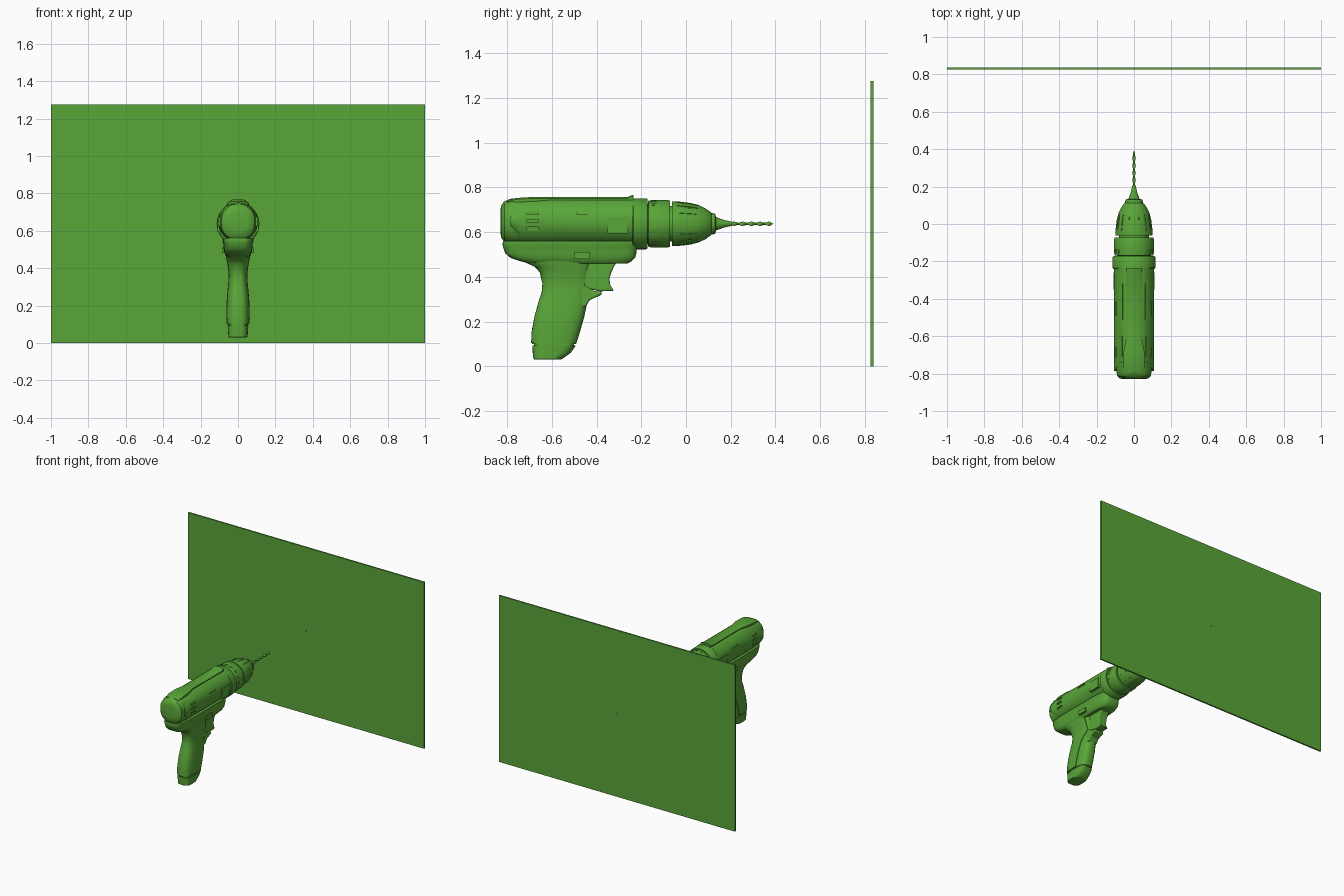
import bpy, bmesh
from math import sin, cos, pi, copysign
from mathutils import Matrix, Vector

if "Cube" in bpy.data.objects:
    bpy.data.objects.remove(bpy.data.objects["Cube"])

AXIS = 0.637
mat = bpy.data.materials.new("green")
mat.diffuse_color = (0.1, 0.38, 0.04, 1)
mat.use_nodes = True
mat.node_tree.nodes["Principled BSDF"].inputs["Base Color"].default_value = mat.diffuse_color


def finish(name, bm, smooth=35):
    bmesh.ops.recalc_face_normals(bm, faces=bm.faces)
    me = bpy.data.meshes.new(name)
    bm.to_mesh(me)
    bm.free()
    ob = bpy.data.objects.new(name, me)
    bpy.context.collection.objects.link(ob)
    me.materials.append(mat)
    shade(ob, smooth)
    return ob


def shade(ob, angle=35):
    bpy.ops.object.select_all(action='DESELECT')
    ob.select_set(True)
    bpy.context.view_layer.objects.active = ob
    bpy.ops.object.shade_smooth_by_angle(angle=angle * pi / 180)


def loft(name, rings):
    bm = bmesh.new()
    rows = [[bm.verts.new(p) for p in r] for r in rings]
    n = len(rows[0])
    for a, b in zip(rows, rows[1:]):
        for i in range(n):
            bm.faces.new((a[i], a[(i + 1) % n], b[(i + 1) % n], b[i]))
    bm.faces.new(rows[0])
    bm.faces.new(rows[-1])
    return finish(name, bm)


def super_pts(a, b, e, n=48):
    f = lambda v: copysign(abs(v) ** (2 / e), v)
    return [(a * f(cos(2 * pi * i / n)), b * f(sin(2 * pi * i / n))) for i in range(n)]


def flat_slices(name, slices, e, grow=0):
    # horizontal slices: z, back y, front y, half width
    return loft(name, [[(x, (y0 + y1) / 2 + y, z) for x, y in
                super_pts(w + grow, (y1 - y0) / 2 + grow, e)] for z, y0, y1, w in slices])


def lathe(name, prof, n=48):
    return loft(name, [[(r * cos(2 * pi * i / n), y, AXIS + r * sin(2 * pi * i / n))
                for i in range(n)] for y, r in prof])


def prism(name, pts, w, bevel=0):
    ob = loft(name, [[(x, y, z) for y, z in pts] for x in (-w, w)])
    if bevel:
        m = ob.modifiers.new("bevel", 'BEVEL')
        m.width, m.segments, m.limit_method = bevel, 3, 'ANGLE'
        apply(ob)
    return ob


def boxes(name, mats):
    bm = bmesh.new()
    for m in mats:
        bmesh.ops.create_cube(bm, size=1, matrix=m)
    return finish(name, bm)


def box_at(c, s):
    return Matrix.Translation(c) @ Matrix.Diagonal((*s, 1))


def apply(ob):
    dg = bpy.context.evaluated_depsgraph_get()
    me = bpy.data.meshes.new_from_object(ob.evaluated_get(dg))
    ob.modifiers.clear()
    ob.data = me
    shade(ob)


def boolean(ob, cutter, op='DIFFERENCE'):
    m = ob.modifiers.new("cut", 'BOOLEAN')
    m.operation, m.object, m.solver = op, cutter, 'EXACT'
    apply(ob)
    bpy.data.objects.remove(cutter)


# wall panel with a pilot hole
panel = boxes("wall_panel", [box_at((0, 0.831, 0.6375), (2, 0.012, 1.275))])
boolean(panel, lathe("hole_cutter", [(0.8, 0.004), (0.86, 0.004)], 12))

# motor housing
body = [(-.83, .05, .695, .60), (-.826, .075, .718, .575), (-.812, .09, .738, .555),
        (-.78, .096, .75, .546), (-.6, .097, .75, .545), (-.235, .1, .75, .545)]
loft("motor_housing", [[(x, y, (t + b) / 2 + z) for x, z in super_pts(w, (t - b) / 2, 2.3)]
                       for y, w, t, b in body])

# pointed side covers with vent slots
for side, label in ((1, "right"), (-1, "left")):
    bm = bmesh.new()
    shell = []
    for r in (.107, .09):
        shell.append([[bm.verts.new((side * r * cos(a * k / 8), y, .648 + r * sin(a * k / 8)))
                       for k in range(-8, 9)]
                      for y, a in ((-.785, .15), (-.735, .92), (-.5, .96), (-.238, .98))])
    for g in shell:
        for a, b in zip(g, g[1:]):
            for i in range(16):
                bm.faces.new((a[i], a[i + 1], b[i + 1], b[i]))
    o, n = shell
    edge = lambda g: g[0] + [r[-1] for r in g[1:]] + g[-1][-2::-1] + [r[0] for r in g[-2:0:-1]]
    eo, en = edge(o), edge(n)
    for i in range(len(eo)):
        j = (i + 1) % len(eo)
        bm.faces.new((eo[i], eo[j], en[j], en[i]))
    cover = finish("side_cover_" + label, bm)
    slots = [box_at((side * .108, -.685, z), (.03, .05, .014)) for z in (.685, .65, .615, .58)]
    slots.append(box_at((side * .1, -.452, .687), (.03, .075, .013)))
    boolean(cover, boxes("slot_cutter", slots))
    # selector plate and direction button
    boxes("selector_plate_" + label, [box_at((side * .1, -.305, .63), (.02, .09, .075))])
    boxes("direction_button_" + label, [box_at((side * .075, -.465, .495), (.022, .07, .03))])

# top spine, flaring towards the rear, with a front lip
spine = [(-.80, .05, .742), (-.76, .058, .752), (-.68, .055, .757), (-.6, .04, .757),
         (-.55, .04, .757), (-.26, .042, .757), (-.24, .042, .766), (-.235, .042, .766)]
loft("top_spine", [[(-w, y, .72), (-w, y, z - .006), (-w + .01, y, z), (w - .01, y, z),
                    (w, y, z - .006), (w, y, .72)] for y, w, z in spine])

# gear ring and torque ring
lathe("gear_ring", [(-.24, .108), (-.235, .114), (-.178, .114), (-.172, .11), (-.172, .08)])
torque = lathe("torque_ring", [(-.18, .09), (-.17, .09), (-.168, .104), (-.15, .107),
                               (-.08, .106), (-.072, .103), (-.072, .07)])
boolean(torque, boxes("notch_cutter", [
    Matrix.Translation((0, 0, AXIS)) @ Matrix.Rotation(2 * pi * i / 16, 4, 'Y')
    @ box_at((0, -.15, .108), (.022, .03, .01)) for i in range(16)]))

# chuck with tapered grooves
lathe("chuck_neck", [(-.1, .08), (-.03, .08)])
chuck = lathe("chuck", [(-.062, .07), (-.062, .1), (-.03, .099), (.02, .093), (.055, .084),
                        (.085, .07), (.11, .053), (.113, .048), (.13, .046), (.134, .03)])
boolean(chuck, boxes("groove_cutter", [
    Matrix.Translation((0, 0, AXIS)) @ Matrix.Rotation(2 * pi * (i + .5) / 14, 4, 'Y')
    @ Matrix.Translation((0, .015, .096)) @ Matrix.Rotation(-.16, 4, 'X')
    @ Matrix.Diagonal((.012, .11, .014, 1)) for i in range(14)]))
lathe("chuck_jaws", [(.12, .034), (.14, .028), (.17, .017), (.205, .009), (.21, .006)], 24)

# twisted drill bit
bit = []
for k in range(61):
    t = k / 60
    s = 1 if k < 57 else (60.3 - k) / 4
    q = Matrix.Rotation(t * 5 * pi, 3, 'Y')
    bit.append([q @ Vector((x * s, .195 + .195 * t, z * s)) + Vector((0, 0, AXIS))
                for x, z in super_pts(.0095, .0045, 2, 12)])
loft("drill_bit", bit)

# lower housing under the motor
flat_slices("lower_housing", [(.56, -.818, -.222, .082), (.545, -.82, -.22, .083),
            (.535, -.818, -.22, .079), (.505, -.808, -.222, .077), (.485, -.785, -.227, .073),
            (.468, -.735, -.245, .066), (.46, -.70, -.26, .058)], 5)

# grip with battery base and a seam
grip = [(.51, -.76, -.40, .066), (.47, -.728, -.42, .063), (.445, -.672, -.425, .057),
        (.42, -.65, -.43, .052), (.37, -.638, -.43, .046), (.33, -.641, -.435, .047),
        (.29, -.655, -.44, .051), (.22, -.674, -.455, .057), (.15, -.687, -.475, .058),
        (.1, -.688, -.491, .056)]
flat_slices("grip", grip, 2.8)
flat_slices("battery_base", [(.11, -.68, -.5, .05), (.093, -.68, -.5, .05),
            (.092, -.686, -.493, .055), (.06, -.685, -.515, .053), (.033, -.682, -.553, .051),
            (.03, -.678, -.56, .048)], 3.2)
pad = flat_slices("grip_rear_panel", grip, 2.8, .004)
boolean(pad, prism("panel_cutter", [(-.85, .505), (-.48, .505), (-.455, .36), (-.51, .29),
                                    (-.565, .104), (-.85, .104)], .2), 'INTERSECT')

# trigger and the finger guard beneath it
prism("trigger", [(-.46, .47), (-.31, .465), (-.322, .445), (-.334, .42), (-.342, .39),
                  (-.338, .362), (-.322, .337), (-.385, .335), (-.46, .35)], .036, .008)
prism("finger_guard", [(-.5, .37), (-.45, .36), (-.41, .336), (-.375, .334), (-.378, .318),
                       (-.43, .297), (-.445, .27), (-.5, .25)], .04, .008)
